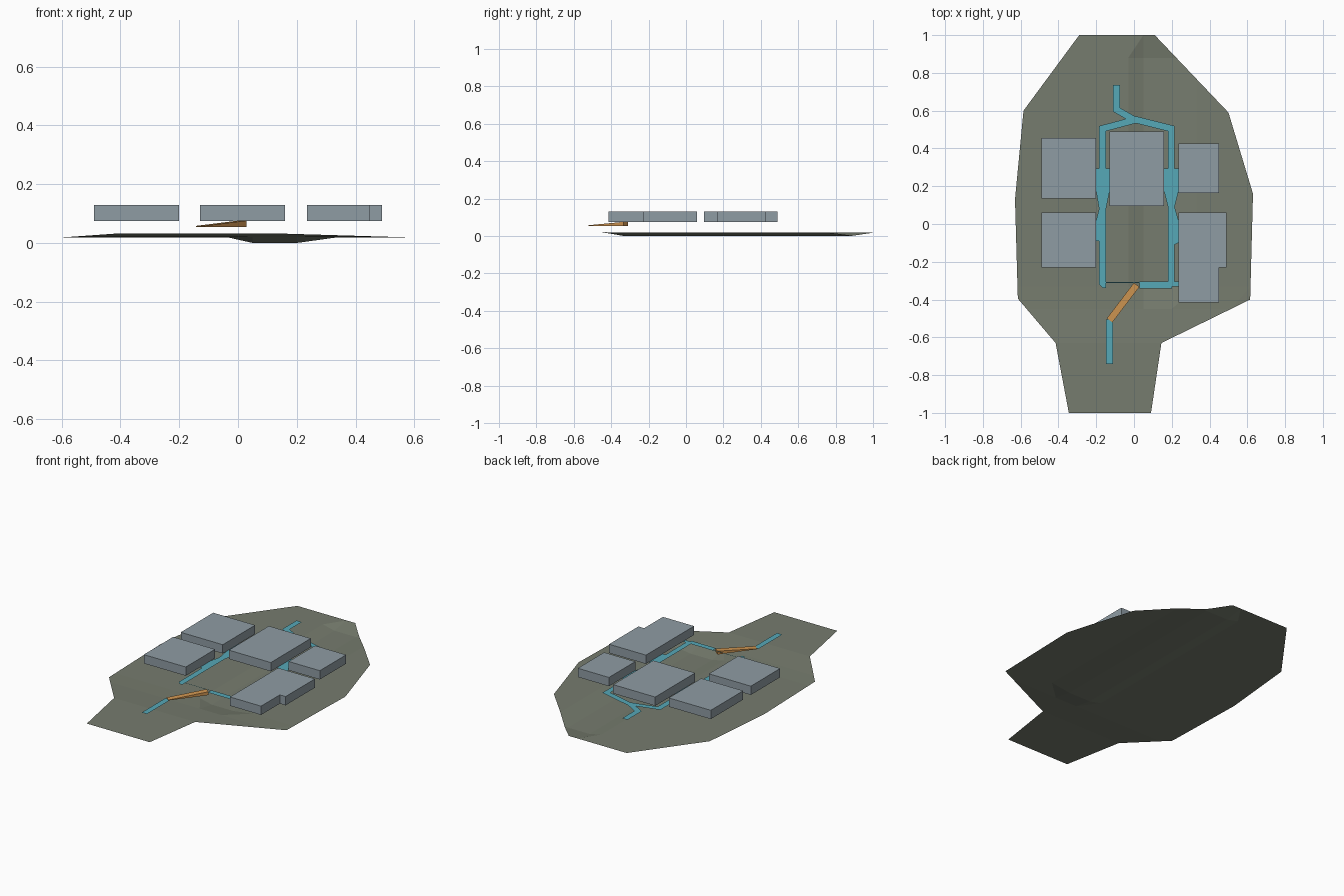
import bpy, bmesh
from mathutils import Vector

if "Cube" in bpy.data.objects:
    bpy.data.objects.remove(bpy.data.objects["Cube"])


def material(name, rgb):
    lin = [((c / 255 + 0.055) / 1.055) ** 2.4 for c in rgb]
    m = bpy.data.materials.new(name)
    m.diffuse_color = (*lin, 1)
    m.use_nodes = True
    m.node_tree.nodes["Principled BSDF"].inputs["Base Color"].default_value = m.diffuse_color
    return m


GROUND = material("olive ground", (118, 124, 110))
ROOM = material("slate grey", (143, 156, 164))
PATH = material("teal path", (86, 168, 183))
RAMP = material("ochre ramp", (208, 150, 82))


def finish(bm, name, mat):
    me = bpy.data.meshes.new(name)
    bm.to_mesh(me)
    bm.free()
    me.materials.append(mat)
    ob = bpy.data.objects.new(name, me)
    bpy.context.collection.objects.link(ob)
    return ob


def plate(name, outline, z, mat, height=0):
    """Flat polygon, extruded upward when a height is given."""
    bm = bmesh.new()
    face = bm.faces.new([bm.verts.new((x, y, z)) for x, y in outline])
    face.normal_update()
    if face.normal.z < 0:
        face.normal_flip()
    if height:
        ext = bmesh.ops.extrude_face_region(bm, geom=[face], use_keep_orig=True)
        for v in ext["geom"]:
            if isinstance(v, bmesh.types.BMVert):
                v.co.z += height
        bmesh.ops.recalc_face_normals(bm, faces=bm.faces[:])
    return finish(bm, name, mat)


def rect(x0, x1, y0, y1):
    return [(x0, y0), (x1, y0), (x1, y1), (x0, y1)]


def strip(name, points, z, width=0.036):
    """Flat walkway with mitred corners along a polyline."""
    pts = [Vector(p) for p in points]
    left, right = [], []
    for i, p in enumerate(pts):
        a = (p - pts[i - 1]).normalized() if i else None
        b = (pts[i + 1] - p).normalized() if i < len(pts) - 1 else None
        a, b = a or b, b or a
        na, nb = Vector((-a.y, a.x)), Vector((-b.y, b.x))
        n = (na + nb).normalized()
        off = n * (width / 2 / n.dot(na))
        left.append(tuple(p + off))
        right.append(tuple(p - off))
    return plate(name, left + right[::-1], z, PATH)


def ramp01(v, a, b):
    return min(1, max(0, (v - a) / (b - a)))


# Terrain sheet: raised southern tongue and a shallow north-south dip
outline = [(-0.29, 1), (0.11, 1), (0.50, 0.59), (0.63, 0.16), (0.615, -0.40),
           (0.145, -0.63), (0.09, -1), (-0.345, -1), (-0.415, -0.63),
           (-0.615, -0.395), (-0.63, 0.13), (-0.585, 0.60)]
bm = bmesh.new()
bm.faces.new([bm.verts.new((x, y, 0)) for x, y in outline]).normal_update()
cuts = [((x, 0, 0), (1, 0, 0)) for x in (-0.03, 0.05, 0.2, 0.33)]
cuts += [((0, y, 0), (0, 1, 0)) for y in (-0.63, -0.45, -0.33, 0.88)]
for co, no in cuts:
    bmesh.ops.bisect_plane(bm, geom=bm.verts[:] + bm.edges[:] + bm.faces[:],
                           plane_co=co, plane_no=no)
for v in bm.verts:
    x, y = v.co.x, v.co.y
    dip = min(ramp01(x, -0.03, 0.05), ramp01(x, 0.33, 0.2),
              ramp01(y, -0.45, -0.33), ramp01(y, 1, 0.88))
    v.co.z = 0.018 + 0.014 * ramp01(y, -0.4, -0.63) - 0.018 * dip
bmesh.ops.triangulate(bm, faces=bm.faces[:])
bmesh.ops.recalc_face_normals(bm, faces=bm.faces[:])
if sum(f.normal.z for f in bm.faces) < 0:
    bmesh.ops.reverse_faces(bm, faces=bm.faces[:])
finish(bm, "terrain", GROUND)

# Building blocks
Z, H = 0.075, 0.055
plate("north_west_block", rect(-0.49, -0.20, 0.135, 0.455), Z, ROOM, H)
plate("central_block", rect(-0.13, 0.16, 0.095, 0.49), Z, ROOM, H)
plate("north_east_block", rect(0.235, 0.45, 0.165, 0.425), Z, ROOM, H)
plate("south_west_block", rect(-0.49, -0.20, -0.23, 0.06), Z, ROOM, H)
plate("south_east_block", [(0.235, -0.415), (0.45, -0.415), (0.45, -0.23),
                           (0.49, -0.23), (0.49, 0.06), (0.235, 0.06)], Z, ROOM, H)

# Side corridors, widened where they meet the doorways
plate("west_corridor", [
    (-0.185, -0.32), (-0.165, -0.34), (-0.148, -0.34), (-0.148, 0.08),
    (-0.13, 0.17), (-0.13, 0.295), (-0.148, 0.295), (-0.148, 0.49),
    (-0.185, 0.49), (-0.185, 0.295), (-0.20, 0.295), (-0.20, 0.17),
    (-0.185, 0.08), (-0.20, 0.02), (-0.20, -0.09), (-0.185, -0.09)], Z, PATH)
plate("east_corridor", [
    (0.18, -0.305), (0.215, -0.305), (0.215, -0.11), (0.235, -0.10),
    (0.235, 0.02), (0.215, 0.09), (0.235, 0.17), (0.235, 0.295),
    (0.215, 0.295), (0.215, 0.49), (0.18, 0.49), (0.18, 0.295),
    (0.16, 0.295), (0.16, 0.17), (0.18, 0.09)], Z, PATH)

# Connecting walkways
plate("south_walkway", rect(0.03, 0.20, -0.341, -0.305), Z, PATH)
plate("south_east_landing", rect(0.20, 0.235, -0.33, -0.305), Z, PATH)
plate("south_thin_link", rect(-0.148, 0.03, -0.312, -0.308), Z, PATH)
strip("north_arch", [(-0.167, 0.485), (-0.167, 0.505), (0.01, 0.552),
                     (0.197, 0.505), (0.197, 0.485)], Z + 0.0005)
strip("north_exit", [(0.0, 0.552), (-0.092, 0.605), (-0.092, 0.735)], Z + 0.001)
strip("south_exit", [(-0.129, -0.74), (-0.129, -0.505)], 0.055)

# Wedge ramp joining the lower exit to the upper walkway
low, high = Vector((-0.129, -0.51, 0.055)), Vector((0.014, -0.322, 0.055))
d = (high - low).normalized()
side = Vector((-d.y, d.x, 0)) * 0.018
bm = bmesh.new()
base = [low - side, high - side, high + side, low + side]
lift = [0.003, 0.021, 0.021, 0.003]
for p in base:
    bm.verts.new(p)
for p, h in zip(base, lift):
    bm.verts.new(p + Vector((0, 0, h)))
bm.verts.ensure_lookup_table()
for f in ((3, 2, 1, 0), (4, 5, 6, 7), (0, 1, 5, 4), (1, 2, 6, 5), (2, 3, 7, 6), (3, 0, 4, 7)):
    bm.faces.new([bm.verts[i] for i in f])
finish(bm, "entry_ramp", RAMP)
